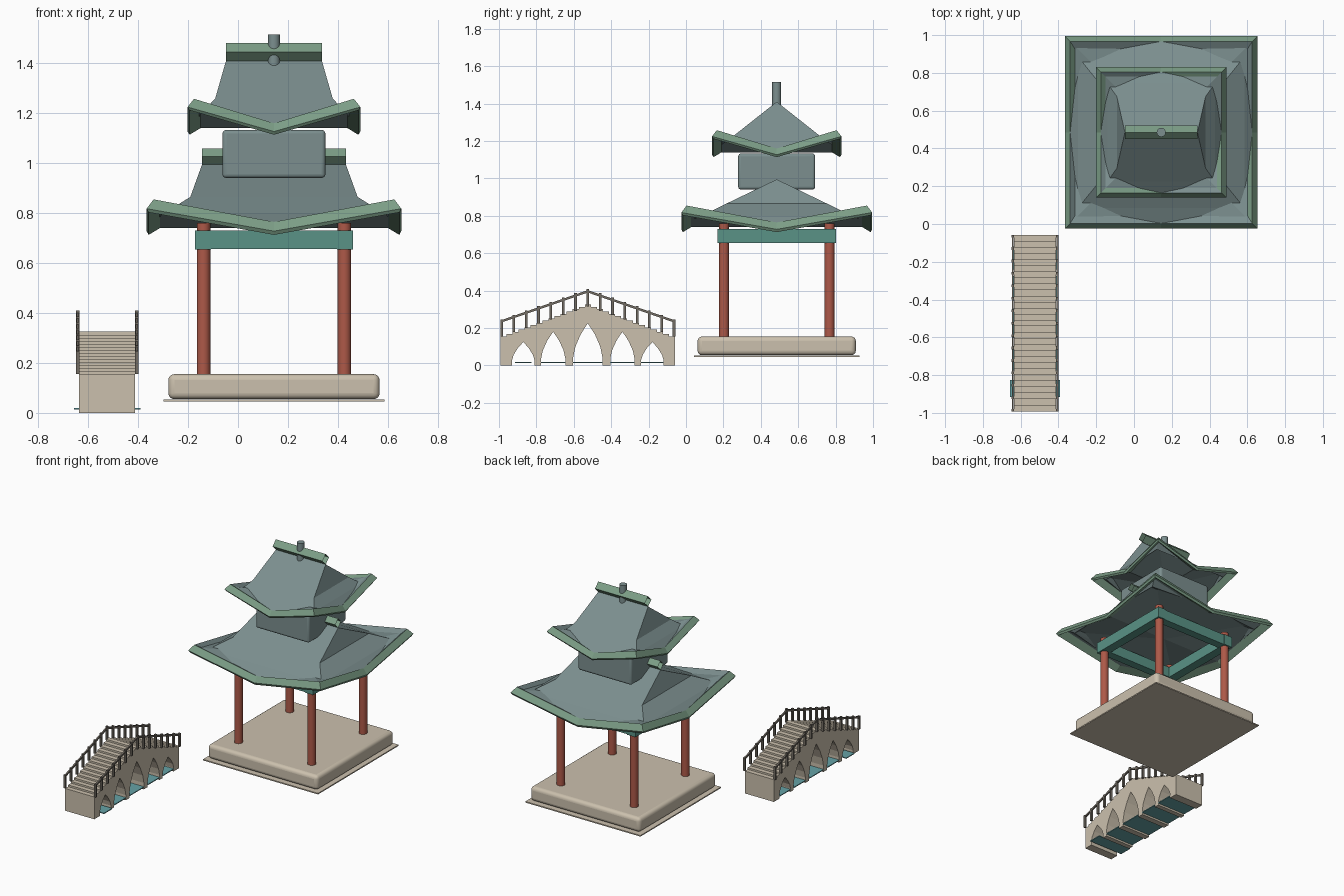
import bpy, bmesh
from mathutils import Vector, Matrix

cube = bpy.data.objects.get("Cube")
if cube:
    bpy.data.objects.remove(cube, do_unlink=True)


def material(name, r, g, b):
    m = bpy.data.materials.new(name)
    m.use_nodes = True
    m.diffuse_color = (r, g, b, 1)
    node = next(n for n in m.node_tree.nodes if n.type == "BSDF_PRINCIPLED")
    node.inputs["Base Color"].default_value = (r, g, b, 1)
    node.inputs["Roughness"].default_value = 0.8
    return m


STONE = material("pale stone", 0.6, 0.53, 0.42)
RAIL = material("dark railing", 0.17, 0.15, 0.125)
WATER = material("water teal", 0.13, 0.36, 0.38)
RED = material("column red", 0.42, 0.1, 0.065)
TEAL = material("beam teal", 0.1, 0.29, 0.24)
SLATE = material("roof slate", 0.2, 0.275, 0.275)
GREEN = material("trim green", 0.2, 0.34, 0.24)

PX, PY = 0.144, 0.485       # pavilion centre
BX, BY = -0.524, -0.525     # bridge centre


def finish(name, bm, mat, at=(0, 0, 0), bevel=0, smooth=False, fix=True):
    if fix:
        bmesh.ops.recalc_face_normals(bm, faces=bm.faces)
    mesh = bpy.data.meshes.new(name)
    bm.to_mesh(mesh)
    bm.free()
    ob = bpy.data.objects.new(name, mesh)
    bpy.context.collection.objects.link(ob)
    ob.location = at
    mesh.materials.append(mat)
    if bevel:
        mod = ob.modifiers.new("rounding", "BEVEL")
        mod.width, mod.segments = bevel, 4
    if smooth:
        bpy.ops.object.select_all(action="DESELECT")
        bpy.context.view_layer.objects.active = ob
        ob.select_set(True)
        bpy.ops.object.shade_smooth_by_angle()
    return ob


def add_box(bm, centre, half):
    size = Matrix.Diagonal(Vector(half) * 2).to_4x4()
    bmesh.ops.create_cube(bm, size=1, matrix=Matrix.Translation(centre) @ size)


def box(name, mat, centre, half, bevel=0):
    bm = bmesh.new()
    add_box(bm, (0, 0, 0), half)
    return finish(name, bm, mat, centre, bevel, bevel > 0)


def cylinder(name, mat, x, y, z0, z1, r, sides):
    bm = bmesh.new()
    bmesh.ops.create_cone(bm, cap_ends=True, segments=sides, radius1=r,
                          radius2=r, depth=z1 - z0)
    return finish(name, bm, mat, (x, y, (z0 + z1) / 2), smooth=True)


def slab(name, mat, outline, x, half):
    """Extrude a side outline of (y, z) points across x."""
    bm = bmesh.new()
    face = bm.faces.new([bm.verts.new((x - half, y, z)) for y, z in outline])
    out = bmesh.ops.extrude_face_region(bm, geom=[face])
    moved = [v for v in out["geom"] if isinstance(v, bmesh.types.BMVert)]
    bmesh.ops.translate(bm, verts=moved, vec=(2 * half, 0, 0))
    bmesh.ops.triangulate(bm, faces=[f for f in bm.faces if len(f.verts) > 4])
    return finish(name, bm, mat)


# corner, side middle, corner ... running round the eaves
AROUND = [(-1, -1), (0, -1), (1, -1), (1, 0), (1, 1), (0, 1), (-1, 1), (-1, 0)]
CORNERS = AROUND[::2]


def eave_ring(bm, r, z, lift):
    return [bm.verts.new((r * x, r * y, z + lift * abs(x * y))) for x, y in AROUND]


def roof(name, ridge_half, ridge_z, rings, profile, lift, tube):
    # sloping body with upturned corners and closed underside
    bm = bmesh.new()
    ends = [bm.verts.new((s * ridge_half, 0, ridge_z)) for s in (-1, 1)]
    upper, lower = [[bm.verts.new((hx * x, hy * y, z)) for x, y in CORNERS]
                    for hx, hy, z in rings]
    top = eave_ring(bm, *profile[0], lift)
    under = eave_ring(bm, *profile[-1], lift)
    centre = bm.verts.new((0, 0, profile[-1][1]))
    bm.faces.new((upper[0], upper[1], ends[1], ends[0]))
    bm.faces.new((upper[2], upper[3], ends[0], ends[1]))
    bm.faces.new((upper[1], upper[2], ends[1]))
    bm.faces.new((upper[3], upper[0], ends[0]))
    for i in range(4):
        j, corner, mid, nxt = (i + 1) % 4, 2 * i, 2 * i + 1, (2 * i + 2) % 8
        bm.faces.new((lower[i], lower[j], upper[j], upper[i]))
        bm.faces.new((lower[i], top[mid], lower[j]))
        bm.faces.new((lower[i], top[corner], top[mid]))
        bm.faces.new((lower[j], top[mid], top[nxt]))
    for i in range(8):
        j = (i + 1) % 8
        bm.faces.new((top[i], under[i], under[j], top[j]))
        bm.faces.new((under[i], centre, under[j]))
    finish(name, bm, SLATE, (PX, PY, 0))

    # eave trim swept round the edge
    bm = bmesh.new()
    loops = [eave_ring(bm, r, z, lift) for r, z in profile]
    for a, b in zip(loops, loops[1:] + loops[:1]):
        for i in range(8):
            j = (i + 1) % 8
            bm.faces.new((a[i], b[i], b[j], a[j]))
    finish(name + "_eave_trim", bm, GREEN, (PX, PY, 0))

    # open diamond tube along the ridge
    bm = bmesh.new()
    section = [(0, 0), (tube, tube), (0, 2 * tube), (-tube, tube)]
    a, b = [[bm.verts.new((s * ridge_half, y, ridge_z + z)) for y, z in section]
            for s in (-1, 1)]
    for i in range(4):
        j = (i + 1) % 4
        bm.faces.new((a[i], a[j], b[j], b[i]))
    finish(name + "_ridge", bm, GREEN, (PX, PY, 0))


# pavilion base
box("ground_slab", STONE, (PX, PY, 0.049), (0.443, 0.443, 0.004))
box("base_platform", STONE, (PX, PY, 0.105), (0.423, 0.423, 0.05), 0.024)

# columns and beams
for sx, sy in CORNERS:
    side = "left" if sx > 0 else "right"
    end = "back" if sy > 0 else "front"
    cylinder(f"{end}_{side}_column", RED, PX + sx * 0.282, PY + sy * 0.282,
             0.15, 0.76, 0.027, 20)
for s, end, side in ((-1, "front", "right"), (1, "back", "left")):
    box(end + "_beam", TEAL, (PX, PY + s * 0.282, 0.693), (0.312, 0.029, 0.037))
    box(side + "_beam", TEAL, (PX + s * 0.285, PY, 0.693), (0.032, 0.317, 0.038))

# roofs, upper storey and finial
roof("lower_roof", 0.288, 0.995, [(0.335, 0.27, 0.865), (0.44, 0.4, 0.8)],
     [(0.482, 0.765), (0.51, 0.728), (0.502, 0.713), (0.457, 0.74)], 0.09, 0.032)
box("upper_storey", SLATE, (PX, PY, 1.037), (0.206, 0.206, 0.096), 0.015)
roof("upper_roof", 0.192, 1.41, [(0.235, 0.19, 1.26), (0.285, 0.26, 1.205)],
     [(0.32, 1.16), (0.346, 1.127), (0.338, 1.114), (0.295, 1.14)], 0.098, 0.036)
cylinder("finial", SLATE, PX, PY, 1.385, 1.515, 0.024, 16)

# bridge: stepped top and pointed arches in one outline
LENGTH, END_Z, RISE, STEPS = 0.467, 0.155, 0.17, 14
ARCHES = [(-0.345, 0.061, 0.125), (-0.185, 0.065, 0.18), (0, 0.078, 0.225),
          (0.185, 0.065, 0.18), (0.345, 0.061, 0.125)]
CURVE = [(1, 0), (1, 0.2), (0.85, 0.45), (0.5, 0.73), (0.25, 0.87), (0, 1)]

outline = [(BY - LENGTH, 0)]
for offset, half, height in ARCHES:
    rising = [(BY + offset - half * w, height * h) for w, h in CURVE]
    falling = [(BY + offset + half * w, height * h) for w, h in CURVE[-2::-1]]
    outline += rising + falling
outline.append((BY + LENGTH, 0))
tread = LENGTH / (STEPS + 0.5)
climb = []
for i in range(STEPS + 1):
    z = END_Z + RISE * i / STEPS
    climb += [(LENGTH - i * tread, z), (LENGTH - (i + 1) * tread, z)]
climb.pop()
outline += [(BY + y, z) for y, z in climb]
outline += [(BY - y, z) for y, z in reversed(climb)]
slab("bridge_body", STONE, outline, BX, 0.112)

# railings
POSTS = 7
for s, side in ((-1, "right"), (1, "left")):
    x = BX + s * 0.118
    bm = bmesh.new()
    for i in range(-POSTS, POSTS + 1):
        t = 1 - abs(i) / POSTS
        low, high = END_Z + (RISE - 0.01) * t, 0.247 + 0.163 * t
        add_box(bm, (x, BY + i * (LENGTH - 0.006) / POSTS, (low + high) / 2),
                (0.007, 0.007, (high - low) / 2))
    finish(side + "_railing_posts", bm, RAIL)
    y0, y1 = BY - LENGTH, BY + LENGTH
    slab(side + "_handrail", RAIL, [(y0, 0.228), (BY, 0.39), (y1, 0.228),
                                    (y1, 0.241), (BY, 0.403), (y0, 0.241)], x, 0.005)

# water under each arch
for n, (offset, half, height) in enumerate(ARCHES):
    wide = 0.133 if n == 0 else 0.113
    box(f"water_{n + 1}", WATER, (BX, BY + offset, 0.016),
        (wide, half - (0.016 if n == 0 else 0), 0.003))
